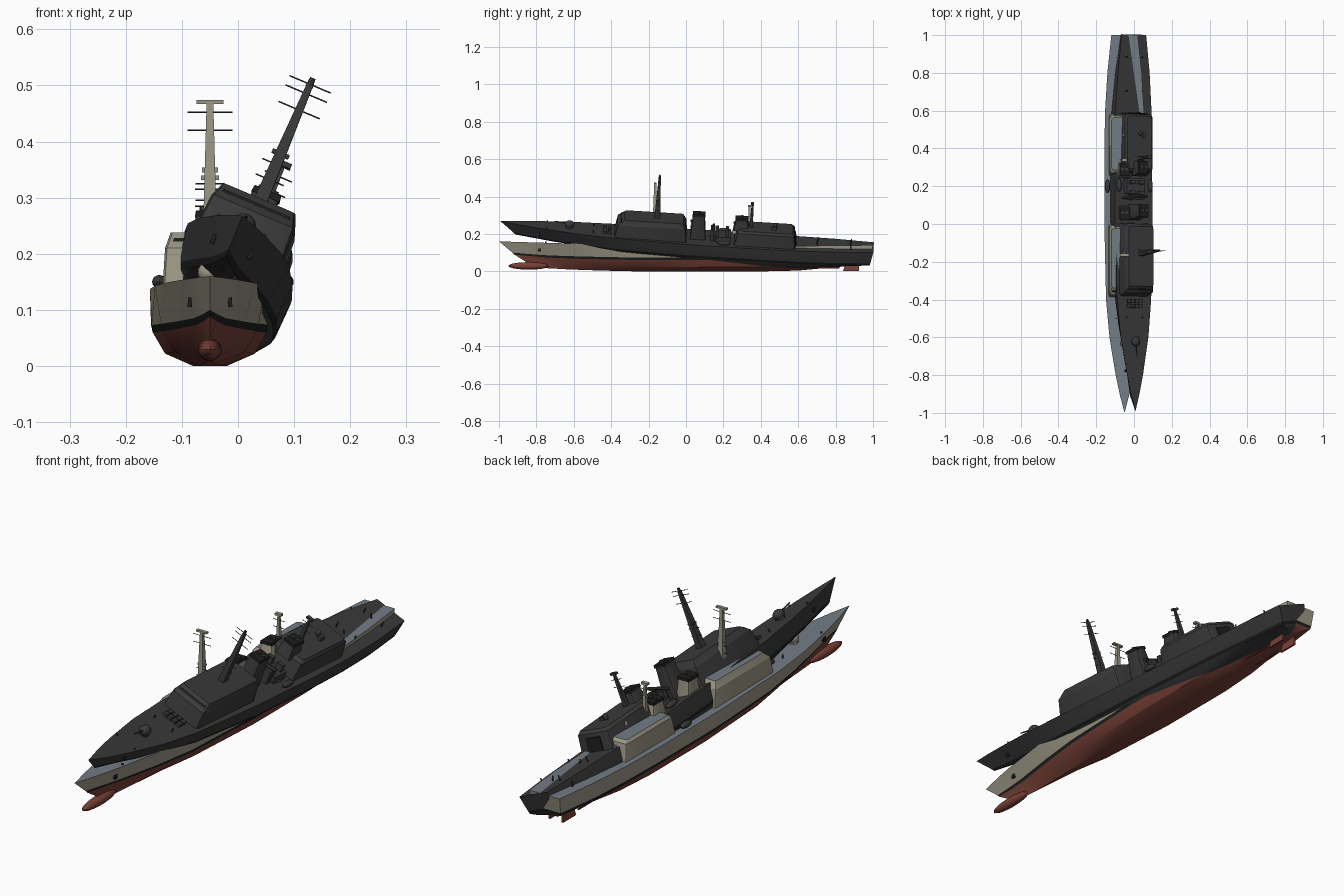
import bpy, bmesh, math
from mathutils import Matrix, Vector

if "Cube" in bpy.data.objects:
    bpy.data.objects.remove(bpy.data.objects["Cube"])


def material(name, rgb):
    m = bpy.data.materials.new(name)
    m.diffuse_color = (*rgb, 1)
    m.use_nodes = True
    m.node_tree.nodes["Principled BSDF"].inputs["Base Color"].default_value = m.diffuse_color
    return m


beige = material("warm_grey_paint", (0.33, 0.31, 0.235))
deckc = material("blue_grey_deck", (0.17, 0.2, 0.235))
red = material("red_antifouling", (0.19, 0.052, 0.038))
black = material("black_trim", (0.012, 0.013, 0.013))
dark = material("charcoal", (0.042, 0.042, 0.043))

# Hull section tables along the length, bow to stern
S = [0, .05, .1, .2, .3, .5, .7, .8, .9, 1]
HALF = [
    [0, .001, .002, .01, .022, .03, .03, .022, .012, .005],      # flat bottom
    [0, .005, .014, .037, .062, .08, .08, .072, .055, .04],      # bilge
    [0, .011, .025, .058, .083, .101, .102, .098, .086, .064],   # stripe bottom
    [0, .013, .029, .062, .087, .104, .105, .101, .089, .066],   # stripe top
    [0, .026, .047, .08, .098, .107, .107, .103, .091, .07]]     # deck edge
HEIGHT = [
    [.02, .015, .01, .004, 0, 0, 0, .004, .02, .035],
    [.05, .045, .04, .03, .025, .022, .022, .026, .038, .05],
    [.088, .08, .073, .066, .062, .06, .06, .06, .06, .062],
    [.1, .092, .085, .079, .075, .073, .073, .073, .073, .075],
    [.16, .157, .154, .148, .143, .137, .135, .135, .138, .14]]
Y_BOW = [-.8, -.855, -.915, -.928, -1]
Y_STERN = [.95, .975, .985, .988, 1]


def finish(bm, name, mats, mtx, angle=30):
    bmesh.ops.recalc_face_normals(bm, faces=bm.faces)
    me = bpy.data.meshes.new(name)
    bm.to_mesh(me)
    bm.free()
    for m in mats:
        me.materials.append(m)
    me.shade_smooth()
    me.set_sharp_from_angle(angle=math.radians(angle))
    ob = bpy.data.objects.new(name, me)
    ob.matrix_world = mtx
    bpy.context.collection.objects.link(ob)
    return ob


def build_ship(tag, mtx, paint, deck, bottom, tilted):
    def hull():
        bm = bmesh.new()
        rings = []
        for i, s in enumerate(S):
            right = []
            for k in range(5):
                y = Y_BOW[k] + s * (Y_STERN[k] - Y_BOW[k])
                z = HEIGHT[k][i]
                if tilted and k < 2:      # shallow forefoot on the heeled hull
                    z0 = HEIGHT[2][i]
                    z = z0 + (z - z0) * min(1, .15 + 1.6 * s)
                right.append((HALF[k][i], y, z))
            ring = right + [(-x, y, z) for x, y, z in reversed(right)]
            rings.append([bm.verts.new(p) for p in ring])
        cols = [0, 0, 1, 2, 3, 2, 1, 0, 0, 0]
        for a, b in zip(rings, rings[1:]):
            for j in range(10):
                n = (j + 1) % 10
                bm.faces.new((a[j], a[n], b[n], b[j])).material_index = cols[j]
        r = rings[-1]
        for k in range(4):                # transom
            bm.faces.new((r[k], r[k + 1], r[8 - k], r[9 - k])).material_index = cols[k]
        bmesh.ops.remove_doubles(bm, verts=bm.verts, dist=1e-5)
        bmesh.ops.dissolve_degenerate(bm, edges=bm.edges, dist=1e-6)
        finish(bm, tag + "hull", [bottom, black, paint, deck], mtx)

    def block(name, x, y0, y1, z0, z1, h0, h1, front=0, back=0, mat=paint, roof=None, bevel=0):
        """Tapered box: half widths h0/h1, with raked front and back."""
        bm = bmesh.new()
        lo = [(-h0, y0), (h0, y0), (h0, y1), (-h0, y1)]
        hi = [(-h1, y0 + front), (h1, y0 + front), (h1, y1 - back), (-h1, y1 - back)]
        v = [bm.verts.new((x + p, q, z0)) for p, q in lo]
        v += [bm.verts.new((x + p, q, z1)) for p, q in hi]
        bm.faces.new(v[3::-1])
        bm.faces.new(v[4:]).material_index = 1
        for j in range(4):
            n = (j + 1) % 4
            bm.faces.new((v[j], v[n], v[n + 4], v[j + 4]))
        if bevel:
            bm.edges.ensure_lookup_table()
            up = [e for e in bm.edges if abs(e.verts[0].co.z - e.verts[1].co.z) > .01]
            bmesh.ops.bevel(bm, geom=up, offset=bevel, segments=2, affect='EDGES', profile=.5)
            for f in bm.faces:
                f.material_index = int(f.calc_center_median().z > z1 - 1e-4)
        return finish(bm, tag + name, [mat, roof or mat], mtx)

    def rod(name, a, b, r0, r1, mat=paint, n=8):
        a, b = Vector(a), Vector(b)
        bm = bmesh.new()
        rot = (b - a).to_track_quat('Z', 'Y').to_matrix().to_4x4()
        bmesh.ops.create_cone(bm, cap_ends=True, segments=n, radius1=r0, radius2=r1,
                              depth=(b - a).length,
                              matrix=Matrix.Translation((a + b) / 2) @ rot)
        finish(bm, tag + name, [mat], mtx)

    def ball(name, pos, scale, mat):
        bm = bmesh.new()
        bmesh.ops.create_uvsphere(bm, u_segments=16, v_segments=10, radius=1,
                                  matrix=Matrix.Translation(pos) @ Matrix.Diagonal((*scale, 1)))
        finish(bm, tag + name, [mat], mtx)

    hull()
    # Deckhouses with a bridge window strip and a hangar door
    block("forward_deckhouse", 0, -.39, 0, .13, .21, .085, .08, .015, .008, bevel=.012)
    block("bridge", 0, -.375, -.008, .21, .238, .08, .07, .035, .015, roof=deck, bevel=.012)
    block("bridge_windows", 0, -.361, -.33, .222, .228, .066, .064, .0075, 0, mat=black)
    block("aft_deckhouse", 0, .25, .585, .125, .205, .083, .078, .02, .012, bevel=.012)
    block("aft_roof", 0, .27, .573, .205, .217, .078, .07, .015, .01, roof=deck, bevel=.012)
    block("hangar_door", 0, .57, .587, .137, .19, .035, .035, 0, .006,
          mat=black if tilted else deckc)
    # Funnels
    for nm, y, z0, z1 in (("forward", .06, .13, .265), ("aft", .29, .2, .255)):
        block(nm + "_funnel", 0, y - .045, y + .04, z0, z1, .034, .025, .012, .01, bevel=.006)
        block(nm + "_funnel_cap", 0, y - .036, y + .032, z1, z1 + .012, .027, .025, mat=black)
        for x in (-.011, .011):
            rod(nm + "_exhaust", (x, y, z1), (x, y, z1 + .018), .008, .008, dark)
    # Main mast with yards and radar platform
    block("main_mast", 0, -.18, -.148, .22, .468, .013, .006, .01, .01)
    for z, w in ((.42, .04), (.452, .04), (.315, .027), (.285, .027)):
        rod("mast_yard", (-w, -.164, z), (w, -.164, z), .0013, .0013, dark, 6)
    block("mast_platform", 0, -.172, -.156, .331, .339, .016, .016)
    if tilted:
        rod("top_yard", (-.04, -.164, .47), (.04, -.164, .47), .0013, .0013, dark, 6)
        rod("mast_cap", (0, -.164, .465), (0, -.164, .482), .007, .005)
    else:
        block("mast_radar", 0, -.171, -.157, .467, .474, .024, .024)
    # Aft mast
    block("aft_mast", 0, .33, .35, .21, .345, .009, .004, .005, .005)
    block("aft_radar", 0, .332, .348, .345, .354, .014, .014)
    for z in (.295, .325):
        rod("aft_yard", (-.026, .34, z), (.026, .34, z), .0013, .0013, dark, 6)
    # Foredeck gun
    ball("gun_turret", (0, -.63, .167), (.022, .026, .02), paint)
    rod("gun_mount", (0, -.63, .14), (0, -.63, .165), .02, .02, paint, 12)
    rod("gun_barrel", (0, -.645, .172), (0, -.71, .18), .0035, .0025, dark)
    # Launch hatches ahead of the bridge
    for i in range(2):
        for j in range(4):
            y, x = -.45 + .026 * i, -.033 + .022 * j
            block("launch_hatch", x, y, y + .02, .14, .155, .009, .009, mat=dark)
    # Amidships equipment and launchers
    block("midship_platform", 0, .155, .235, .13, .165, .055, .05, mat=dark)
    for y in (.125, .15, .205):
        for x in (-.025, .025):
            block("launcher", x, y, y + .018, .13, .195, .016, .014, mat=dark)
    rod("launcher_tube", (-.05, .14, .195), (.05, .14, .205), .007, .007, dark)
    block("roof_sensor", .02, .45, .475, .215, .232, .01, .008)
    ball("roof_dome", (0, .47, .228), (.01, .01, .015), paint)
    for side in (-1, 1):
        # Boats, bollards and anchors on each side
        ball("side_boat", (side * .09, .2, .15), (.013, .035, .012), dark)
        for y in (-.75, -.5, .7, .88):
            rod("bollard", (side * .045, y, .135), (side * .045, y, .16), .003, .003, dark, 6)
        block("anchor", side * .036, -.79, -.775, .105, .122, .004, .003, mat=black)
    if not tilted:
        # Underwater fittings
        ball("bow_bulb", (0, -.84, .029), (.021, .11, .02), bottom)
        for x in (-.03, .03):
            block("rudder", x, .84, .925, .003, .045, .004, .004, .015, 0, mat=bottom)
            rod("propeller_shaft", (x, .55, .02), (x, .82, .018), .004, .004, bottom)


# Upright ship in full paint
build_ship("", Matrix.Translation((-.05, 0, 0)), beige, deckc, red, False)
# Heeled, bow-up charcoal ship overlapping it
tilt = (Matrix.Translation((-.055, -.003, .06)) @ Matrix.Rotation(math.radians(-3.5), 4, 'X')
        @ Matrix.Rotation(math.radians(23), 4, 'Y'))
build_ship("heeled_", tilt, dark, dark, dark, True)
